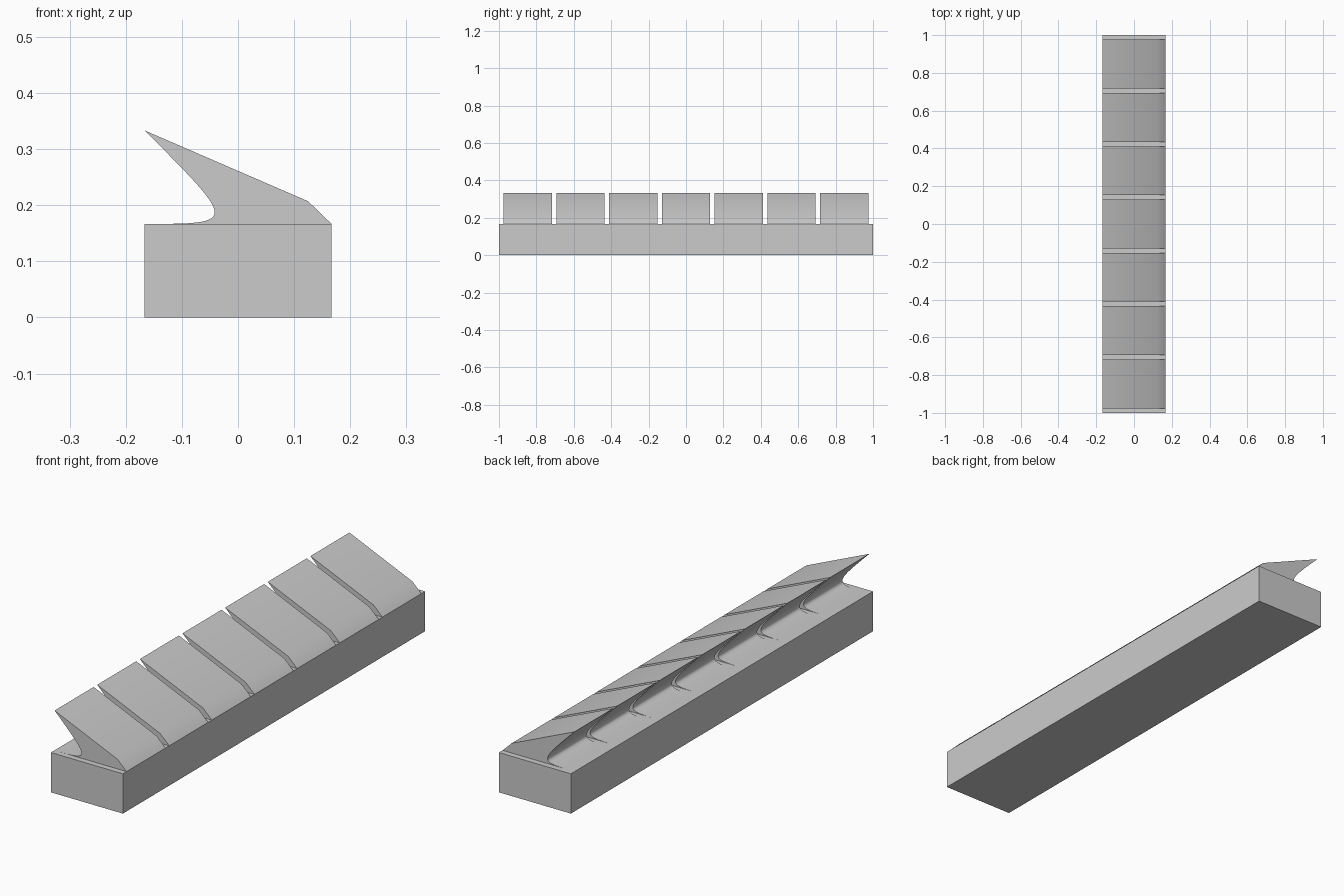
import bpy
import bmesh
from mathutils import Vector, geometry

cube = bpy.data.objects.get("Cube")
if cube:
    bpy.data.objects.remove(cube, do_unlink=True)

HALF = 1 / 6          # half width, also base height
TOP = 2 * HALF        # height of the tooth tips
COUNT, PITCH, TOOTH = 7, 0.2822, 0.258

grey = bpy.data.materials.new("grey")
grey.use_nodes = True
grey.diffuse_color = (0.6, 0.6, 0.6, 1)
grey.node_tree.nodes["Principled BSDF"].inputs["Base Color"].default_value = (0.6, 0.6, 0.6, 1)


def extrude_profile(name, points, y, length):
    """Extrude an x-z outline along y, centred on y."""
    bm = bmesh.new()
    face = bm.faces.new([bm.verts.new((x, y - length / 2, z)) for x, z in points])
    result = bmesh.ops.extrude_face_region(bm, geom=[face])
    verts = [v for v in result["geom"] if isinstance(v, bmesh.types.BMVert)]
    bmesh.ops.translate(bm, verts=verts, vec=(0, length, 0))
    bmesh.ops.recalc_face_normals(bm, faces=bm.faces)
    mesh = bpy.data.meshes.new(name)
    bm.to_mesh(mesh)
    bm.free()
    mesh.materials.append(grey)
    obj = bpy.data.objects.new(name, mesh)
    bpy.context.collection.objects.link(obj)
    bpy.ops.object.select_all(action="DESELECT")
    obj.select_set(True)
    bpy.context.view_layer.objects.active = obj
    bpy.ops.object.shade_smooth_by_angle(angle=0.5)
    return obj


# Base bar
extrude_profile("base_bar", [(-HALF, 0), (HALF, 0), (HALF, HALF), (-HALF, HALF)], 0, 2)

# Hooked tooth outline: curved throat, then bevelled back
throat = geometry.interpolate_bezier(
    Vector((-HALF, TOP)), Vector((0, HALF)), Vector((0, HALF)), Vector((-HALF, HALF)), 32)
outline = [(p.x, p.y) for p in throat] + [(HALF, HALF), (0.125, 0.207)]

# Row of teeth
for i in range(COUNT):
    extrude_profile(f"tooth_{i + 1}", outline, (i - (COUNT - 1) / 2) * PITCH, TOOTH)
